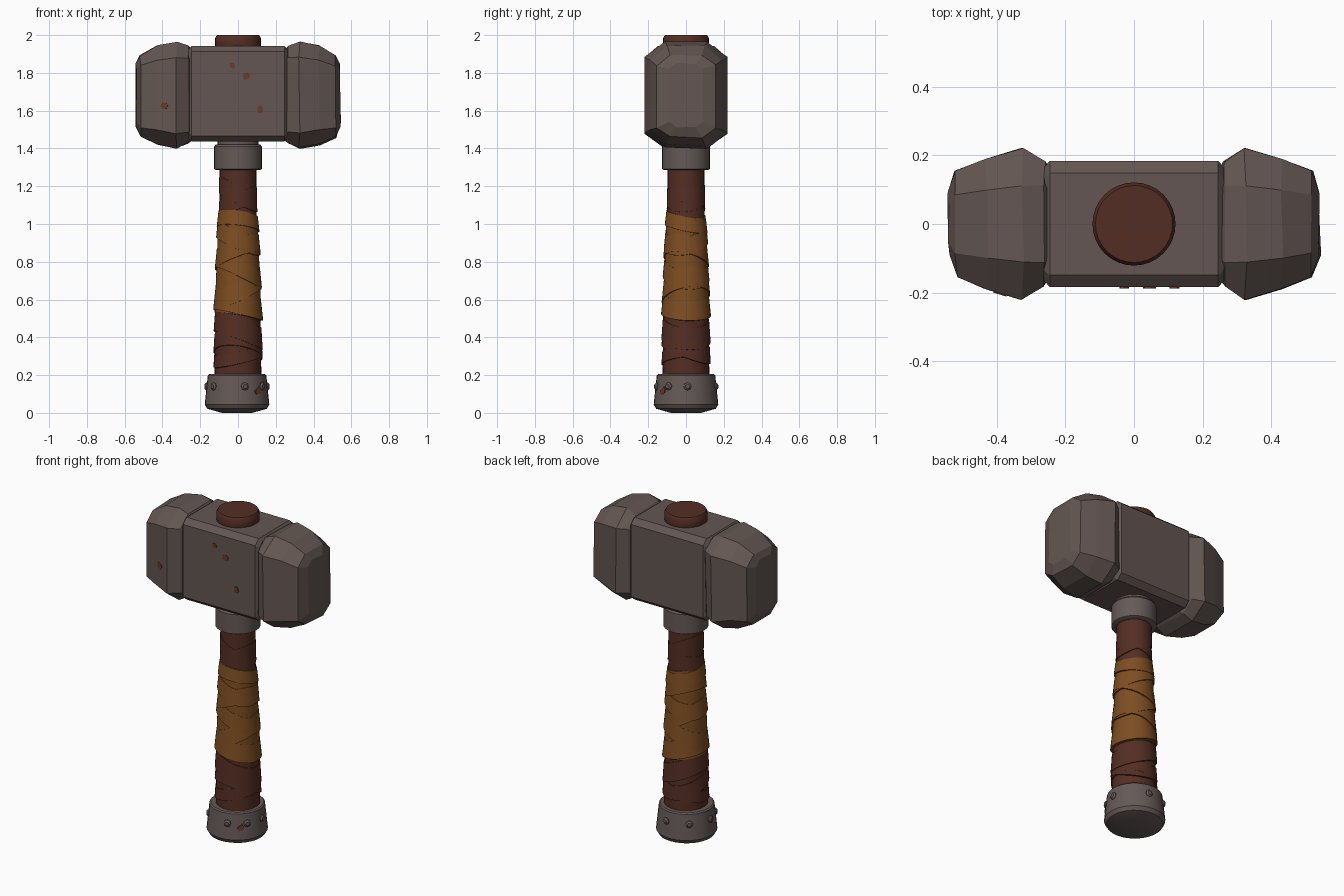
import bpy, bmesh, math, random
from mathutils import Vector

if "Cube" in bpy.data.objects:
    bpy.data.objects.remove(bpy.data.objects["Cube"])

random.seed(4)


def material(name, rgb):
    m = bpy.data.materials.new(name)
    m.diffuse_color = (*rgb, 1)
    m.use_nodes = True
    m.node_tree.nodes["Principled BSDF"].inputs["Base Color"].default_value = m.diffuse_color
    return m


STONE = material("grey brown stone", (0.125, 0.093, 0.084))
IRON = material("dull iron", (0.130, 0.102, 0.095))
WOOD = material("dark red wood", (0.088, 0.027, 0.017))
CLOTH = material("ochre cloth", (0.205, 0.075, 0.016))
RUST = material("rust", (0.150, 0.042, 0.020))


def loft(name, rings, mat, smooth=None, closed=False):
    """Skin a list of equal-length point rings; closed joins last ring to first."""
    bm = bmesh.new()
    vs = [[bm.verts.new(p) for p in r] for r in rings]
    n = len(vs[0])
    for i in range(len(vs) - (0 if closed else 1)):
        a, b = vs[i], vs[(i + 1) % len(vs)]
        for j in range(n):
            k = (j + 1) % n
            bm.faces.new((a[j], a[k], b[k], b[j]))
    if not closed:
        bm.faces.new(vs[0])
        bm.faces.new(vs[-1])
    bmesh.ops.recalc_face_normals(bm, faces=bm.faces)
    me = bpy.data.meshes.new(name)
    bm.to_mesh(me)
    bm.free()
    ob = bpy.data.objects.new(name, me)
    bpy.context.collection.objects.link(ob)
    me.materials.append(mat)
    if smooth:
        bpy.ops.object.select_all(action='DESELECT')
        ob.select_set(True)
        bpy.context.view_layer.objects.active = ob
        bpy.ops.object.shade_smooth_by_angle(angle=math.radians(smooth))
    return ob


def lathe(name, profile, mat, n=32, cx=0):
    rings = [[(cx + r * math.cos(i * math.tau / n), r * math.sin(i * math.tau / n), z)
              for i in range(n)] for r, z in profile]
    return loft(name, rings, mat, 35)


def octagon(x, hy, z0, z1, cy, cz, jit=0):
    """Box section across x with its four corners cut off."""
    pts = [(hy, z0 + cz), (hy, z1 - cz), (hy - cy, z1), (cy - hy, z1),
           (-hy, z1 - cz), (-hy, z0 + cz), (cy - hy, z0), (hy - cy, z0)]
    return [(x + random.uniform(-jit, jit), y, z + random.uniform(-jit, jit)) for y, z in pts]


# Stone head: middle block and two faceted striking ends
loft("head_block", [octagon(-0.262, 0.165, 1.455, 1.925, 0.03, 0.03),
                    octagon(-0.245, 0.184, 1.437, 1.942, 0.035, 0.03),
                    octagon(0.245, 0.184, 1.437, 1.942, 0.035, 0.03),
                    octagon(0.262, 0.165, 1.455, 1.925, 0.03, 0.03)], STONE)
END = [(0.236, 0.14, 1.45, 1.91, 0.05, 0.05),
       (0.262, 0.182, 1.43, 1.94, 0.07, 0.06),
       (0.325, 0.221, 1.402, 1.965, 0.11, 0.08),
       (0.43, 0.189, 1.42, 1.947, 0.09, 0.08),
       (0.518, 0.155, 1.46, 1.89, 0.07, 0.05),
       (0.54, 0.09, 1.51, 1.85, 0.04, 0.03)]
for side, label in ((-1, "left"), (1, "right")):
    loft(label + "_striking_end",
         [octagon(side * s[0], *s[1:], jit=0.005) for s in END], STONE)

# Handle: wooden peg through the head, collar, shaft and pommel
lathe("top_peg", [(0.11, 1.9), (0.121, 1.94), (0.121, 1.985), (0.112, 2.0)], WOOD)
lathe("neck_ring", [(0.108, 1.40), (0.108, 1.46)], IRON)
lathe("collar", [(0.115, 1.285), (0.126, 1.291), (0.126, 1.41), (0.118, 1.42)], IRON)
SHAFT = [(0.124, 0.18), (0.121, 0.4), (0.116, 0.55), (0.103, 0.95), (0.097, 1.1), (0.097, 1.3)]
lathe("shaft", SHAFT, WOOD)
lathe("pommel", [(0.12, 0.205), (0.148, 0.205), (0.155, 0.198), (0.171, 0.045),
                 (0.158, 0.022), (0.08, 0.0)], IRON, cx=-0.005)


def shaft_radius(z):
    for (r0, z0), (r1, z1) in zip(SHAFT, SHAFT[1:]):
        if z <= z1:
            return r0 + (r1 - r0) * (z - z0) / (z1 - z0)
    return SHAFT[-1][0]


def band(name, z, width, tilt, phase, lift, mat, n=40):
    """Tilted strip round the shaft, thicker along its lower edge."""
    rings = []
    for i in range(n):
        a = i * math.tau / n
        mid = z + tilt * math.cos(a - math.radians(phase))
        lo, hi = mid - width / 2, mid + width / 2
        sect = [(shaft_radius(lo) - 0.015, lo), (shaft_radius(lo) + lift, lo + 0.004),
                (shaft_radius(hi) + lift * 0.5, hi), (shaft_radius(hi) - 0.015, hi)]
        rings.append([(r * math.cos(a), r * math.sin(a), h) for r, h in sect])
    loft(name, rings, mat, 40, closed=True)


# Ochre cloth: a sleeve with crossing wraps over it (z, width, tilt, phase, lift)
band("cloth_sleeve", 0.78, 0.54, 0.02, 200, 0.007, CLOTH)
for i, w in enumerate([(0.57, 0.11, 0.03, 190, 0.015), (0.66, 0.11, 0.06, 20, 0.014),
                       (0.76, 0.10, 0.06, 190, 0.013), (0.85, 0.10, 0.05, 330, 0.013),
                       (0.93, 0.10, 0.05, 160, 0.012), (1.01, 0.08, 0.025, 240, 0.011)]):
    band(f"cloth_wrap_{i + 1}", *w, CLOTH)

# Dark leather strips above and below the cloth
for i, w in enumerate([(0.44, 0.12, 0.05, 190, 0.009), (0.35, 0.09, 0.05, 250, 0.008),
                       (0.30, 0.07, 0.03, 20, 0.007), (1.16, 0.10, 0.05, 170, 0.004),
                       (1.12, 0.09, 0.04, 0, 0.004)]):
    band(f"leather_wrap_{i + 1}", *w, WOOD)


def disc(name, pos, normal, profile, mat, n, rough=0.0):
    """Small stacked disc facing along normal; profile is (radius, height)."""
    nrm = Vector(normal).normalized()
    u = nrm.cross(Vector((0, 0, 1))).normalized()
    v = nrm.cross(u)
    wob = [1 + random.uniform(-rough, rough) for _ in range(n)]
    loft(name, [[Vector(pos) + nrm * h + (u * math.cos(i * math.tau / n)
                 + v * math.sin(i * math.tau / n)) * r * wob[i] for i in range(n)]
                for r, h in profile], mat)


# Rivets round the pommel
for i, deg in enumerate((-75, -35, 3, 80, 130, 180, 220)):
    d = Vector((math.cos(math.radians(deg)), math.sin(math.radians(deg)), 0))
    disc(f"rivet_{i + 1}", d * 0.157 + Vector((-0.005, 0, 0.14)), d,
         [(0.021, -0.01), (0.021, 0.007), (0.012, 0.015)], IRON, 8)

# Rust patches on the front of the head and the pommel
for i, (p, nrm, r) in enumerate([((-0.03, -0.184, 1.84), (0, -1, 0), 0.014),
                                 ((0.045, -0.184, 1.78), (0, -1, 0), 0.021),
                                 ((0.12, -0.184, 1.605), (0, -1, 0), 0.018),
                                 ((-0.385, -0.203, 1.625), (-0.29, -0.96, 0), 0.02),
                                 ((0.105, -0.12, 0.115), (0.68, -0.73, 0.05), 0.019)]):
    disc(f"rust_patch_{i + 1}", p, nrm, [(r, -0.004), (r, 0.004)], RUST, 7, 0.3)
